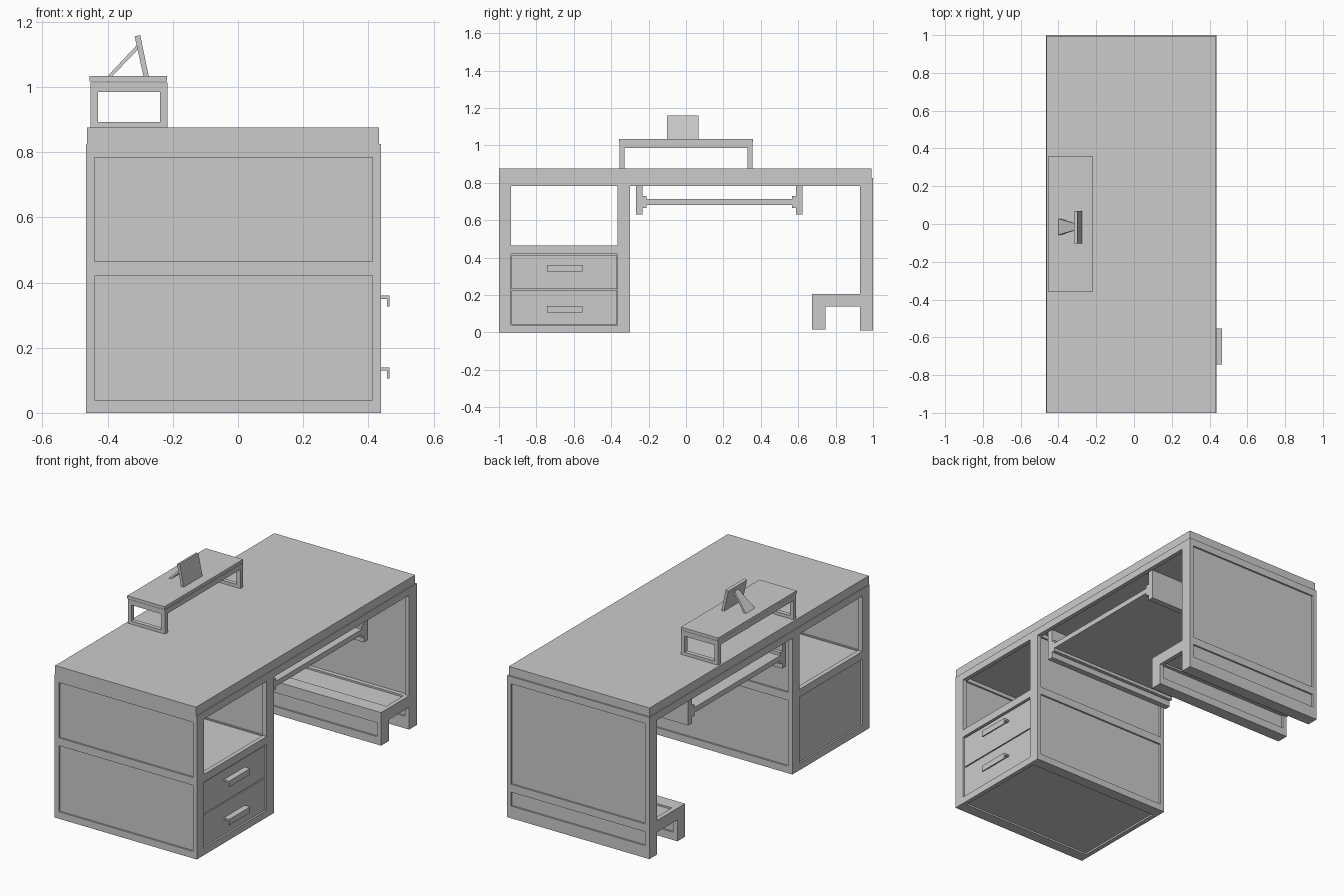
import bpy, bmesh
from mathutils import Vector

if "Cube" in bpy.data.objects:
    bpy.data.objects.remove(bpy.data.objects["Cube"])


def finish(name, bm):
    bmesh.ops.recalc_face_normals(bm, faces=bm.faces)
    me = bpy.data.meshes.new(name)
    bm.to_mesh(me)
    bm.free()
    ob = bpy.data.objects.new(name, me)
    bpy.context.collection.objects.link(ob)
    return ob


def place(axis, u, v, w):
    # Map in-plane coordinates u, v and depth w to x, y, z
    return {'X': (w, u, v), 'Y': (u, w, v), 'Z': (u, v, w)}[axis]


def lattice(name, axis, lo, hi, us, vs, holes=()):
    """Solid slab on a grid of cells, with some cells left open."""
    bm = bmesh.new()
    grid = [[bm.verts.new(place(axis, u, v, lo)) for v in vs] for u in us]
    for i in range(len(us) - 1):
        for j in range(len(vs) - 1):
            if (i, j) not in holes:
                bm.faces.new((grid[i][j], grid[i + 1][j], grid[i + 1][j + 1], grid[i][j + 1]))
    bmesh.ops.delete(bm, geom=[v for v in bm.verts if not v.link_faces], context='VERTS')
    ext = bmesh.ops.extrude_face_region(bm, geom=bm.faces[:], use_keep_orig=True)
    moved = [g for g in ext['geom'] if isinstance(g, bmesh.types.BMVert)]
    bmesh.ops.translate(bm, verts=moved, vec=Vector(place(axis, 0, 0, hi - lo)))
    return finish(name, bm)


def box(name, x, y, z):
    return lattice(name, 'Z', z[0], z[1], x, y)


def extrude_profile(name, pts, y0, y1):
    # XZ outline swept along y
    bm = bmesh.new()
    a = [bm.verts.new((x, y0, z)) for x, z in pts]
    b = [bm.verts.new((x, y1, z)) for x, z in pts]
    n = len(pts)
    bm.faces.new(a)
    bm.faces.new(b[::-1])
    for i in range(n):
        bm.faces.new((a[i], a[(i + 1) % n], b[(i + 1) % n], b[i]))
    return finish(name, bm)


def framed(name, axis, lo, hi, us, vs, holes, inset=0.01):
    """Lattice frame with a recessed panel in every opening."""
    lattice(name + "_frame", axis, lo, hi, us, vs, holes)
    for k, (i, j) in enumerate(holes):
        lattice(f"{name}_panel_{k}", axis, lo + inset, hi - inset, us[i:i + 2], vs[j:j + 2])


XS = [-0.467, -0.44, 0.413, 0.438]      # frame lines across the depth
INNER = XS[1:3]
BAY = (-0.935, -0.365)                  # cabinet bay between its sides
KNEE = (-0.30, 0.93)                    # knee space
ZS = [0, 0.04, 0.42, 0.465, 0.783, 0.825]

# Desktop
box("desktop", (-0.463, 0.433), (-1, 0.992), (0.825, 0.875))

# Cabinet sides
framed("cabinet_outer_side", 'Y', -1, BAY[0], XS, ZS, [(1, 1), (1, 3)])
framed("cabinet_inner_side", 'Y', BAY[1], KNEE[0], XS, ZS, [(1, 1), (1, 3)])

# Cabinet rails, front and back
for side, x in (("front", XS[2:]), ("back", XS[:2])):
    for part, z in (("bottom", ZS[0:2]), ("middle", ZS[2:4]), ("top", ZS[4:])):
        box(f"cabinet_{side}_{part}_rail", x, BAY, z)
    box(f"knee_{side}_rail", x, KNEE, ZS[4:])

# Cabinet floor, shelf, back and panels below the desktop
box("cabinet_floor", INNER, BAY, (0.01, 0.03))
box("cubby_shelf", INNER, BAY, (0.43, 0.46))
box("cabinet_back_panel", (-0.457, -0.445), BAY, ZS[1:3])
for name, y in (("cubby_ceiling", BAY), ("knee_ceiling", KNEE)):
    box(name, INNER, y, (0.805, 0.825))

# Drawers with hooked pulls
for k, (z0, z1, hz) in enumerate(((0.042, 0.225, 0.14), (0.231, 0.412, 0.36))):
    box(f"drawer_{k}", (-0.40, 0.43), (-0.932, -0.368), (z0, z1))
    extrude_profile(f"drawer_pull_{k}",
                    [(0.43, hz), (0.465, hz), (0.465, hz - 0.034), (0.457, hz - 0.034),
                     (0.457, hz - 0.01), (0.43, hz - 0.01)], -0.743, -0.553)

# Leg wall
framed("leg_wall", 'Y', 0.93, 1, XS, [0.01, 0.08, 0.16, 0.205, 0.783, 0.825], [(1, 1), (1, 3)])

# Footrest
framed("footrest_front", 'Y', 0.675, 0.745, XS, [0.015, 0.06, 0.14, 0.205], [(1, 1)])
framed("footrest_top", 'Z', 0.138, 0.205, XS, [0.745, 0.757, 0.915, 0.93], [(1, 1)])

# Keyboard tray with hangers and slides
TX = (-0.45, 0.39)
box("keyboard_tray", TX, (-0.215, 0.57), (0.682, 0.712))
for k, s in enumerate((-1, 1)):
    c = 0.1775

    def span(a, b):
        return sorted((c + s * a, c + s * b))
    box(f"tray_hanger_{k}", TX, span(0.41, 0.445), (0.63, 0.806))
    for j, z in enumerate(((0.664, 0.682), (0.712, 0.73))):
        box(f"tray_slide_{k}_{j}", TX, span(0.39, 0.41), z)
    box(f"tray_runner_{k}", TX, span(0.392, 0.41), (0.682, 0.712))

# Monitor riser: two framed legs, a deck and a top board
RX = [-0.453, -0.43, -0.24, -0.216]
for k, y in enumerate(((-0.355, -0.33), (0.33, 0.355))):
    lattice(f"riser_leg_{k}", 'Y', y[0], y[1], RX, [0.875, 0.893, 0.985], [(1, 1)])
box("riser_deck", (RX[0], RX[3]), (-0.355, 0.355), (0.985, 1.014))
box("riser_top", (-0.455, -0.218), (-0.357, 0.357), (1.016, 1.033))

# Picture stand: leaning plate and tapered strut
extrude_profile("picture_plate", [(-0.29, 1.033), (-0.274, 1.033), (-0.300, 1.159), (-0.317, 1.155)],
                -0.102, 0.068)
strut = extrude_profile("picture_strut", [(-0.40, 1.033), (-0.386, 1.033), (-0.304, 1.118), (-0.309, 1.13)],
                        -0.042, 0.042)
for v in strut.data.vertices:
    if v.co.z > 1.08:
        v.co.y *= 0.4
    v.co.y -= 0.015
